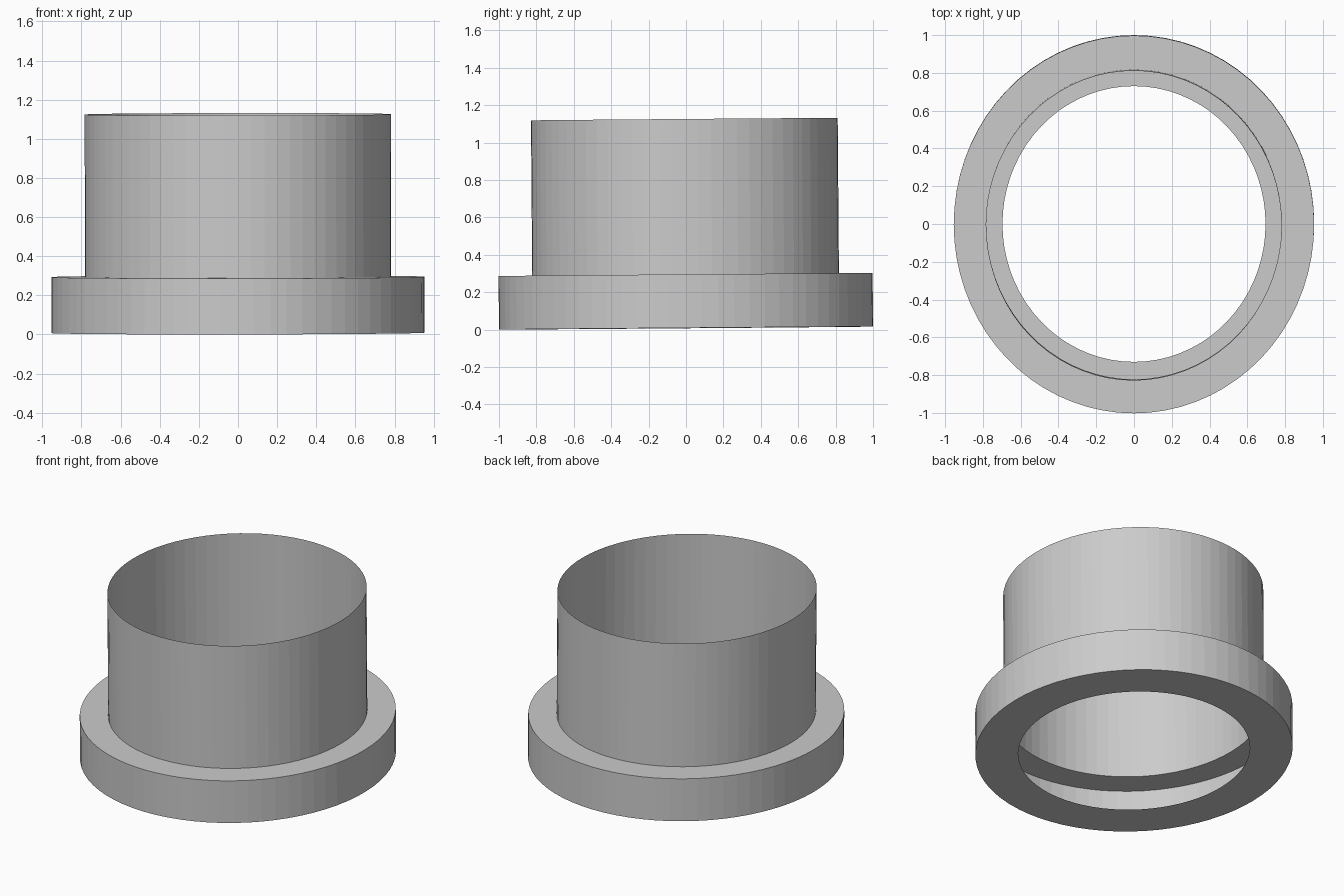
import bpy, bmesh
from math import cos, sin, pi
from mathutils import Matrix

if "Cube" in bpy.data.objects:
    bpy.data.objects.remove(bpy.data.objects["Cube"])

SEGMENTS = 72
X_RATIO = 0.954          # rings are slightly narrower in x than in y
TILT_X, TILT_Y = 0.008, -0.0012

# Open sheet profile (radius in y, height): hollow flange, then thin tube
PROFILE = [(0.73, 0.0), (1.0, 0.0), (1.0, 0.286), (0.82, 0.286), (0.82, 1.117)]

bm = bmesh.new()
rings = [[bm.verts.new((r * X_RATIO * cos(2 * pi * i / SEGMENTS),
                        r * sin(2 * pi * i / SEGMENTS), z))
          for i in range(SEGMENTS)] for r, z in PROFILE]

# Skin neighbouring rings
for low, high in zip(rings, rings[1:]):
    for i in range(SEGMENTS):
        j = (i + 1) % SEGMENTS
        bm.faces.new((low[i], low[j], high[j], high[i]))

# Slight lean of the whole part, then rest it on the ground
bm.transform(Matrix.Rotation(TILT_X, 4, 'X') @ Matrix.Rotation(TILT_Y, 4, 'Y'))
lowest = min(v.co.z for v in bm.verts)
bm.transform(Matrix.Translation((0, 0, -lowest)))
bm.normal_update()

mesh = bpy.data.meshes.new("flanged_collar")
bm.to_mesh(mesh)
bm.free()
bpy.context.collection.objects.link(bpy.data.objects.new("flanged_collar", mesh))
